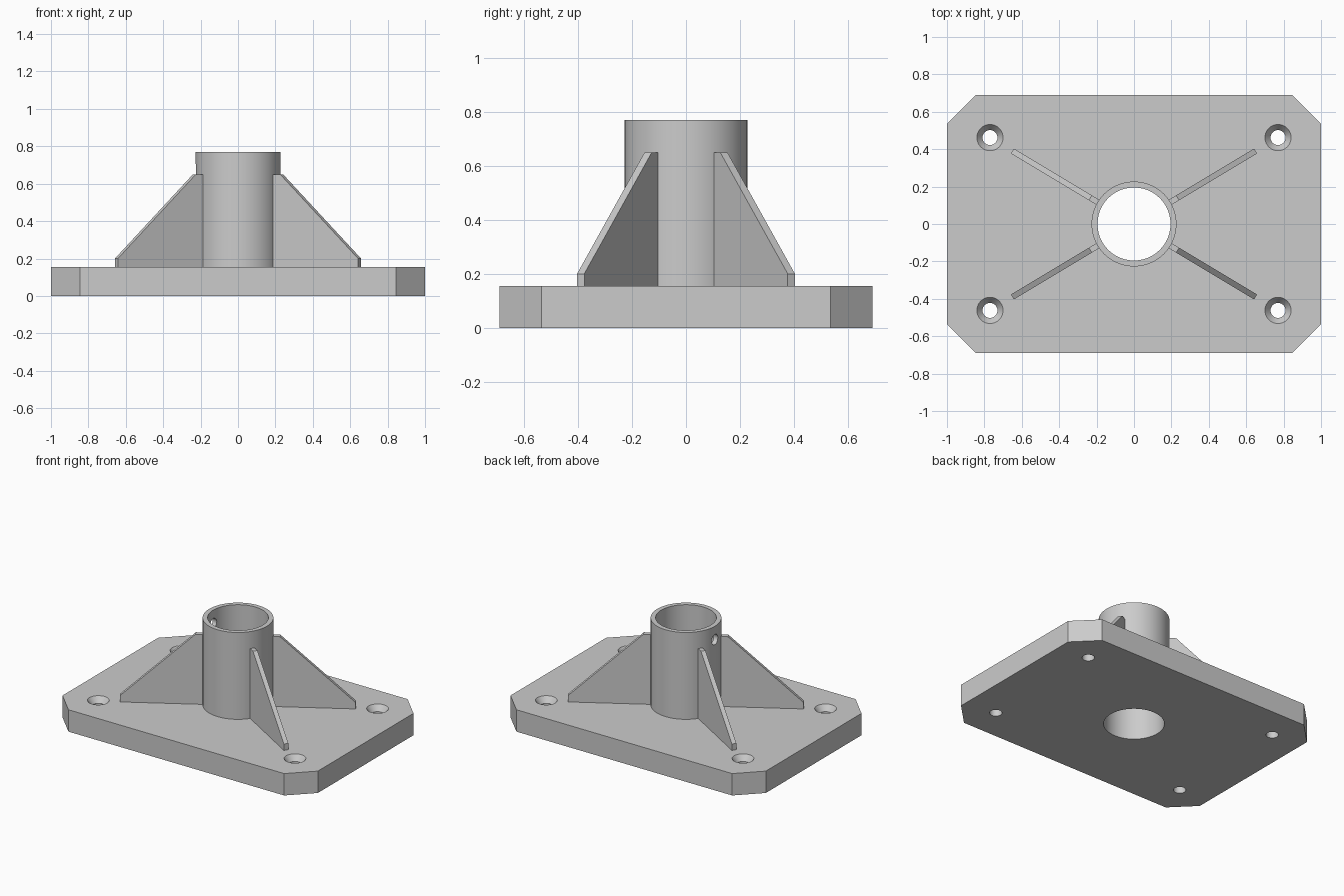
import bpy, math
from mathutils import Matrix, Vector

if "Cube" in bpy.data.objects:
    bpy.data.objects.remove(bpy.data.objects["Cube"])

PLATE_TOP, TUBE_TOP = 0.155, 0.77
R_OUT, R_IN = 0.227, 0.195
HOLE_X, HOLE_Y = 0.77, 0.462


def make(name, verts, faces):
    mesh = bpy.data.meshes.new(name)
    mesh.from_pydata(verts, [], faces)
    obj = bpy.data.objects.new(name, mesh)
    bpy.context.collection.objects.link(obj)
    return obj


def prism(name, bottom, top):
    """Closed solid between two matching outlines."""
    n = len(bottom)
    faces = [tuple(reversed(range(n))), tuple(range(n, 2 * n))]
    faces += [(i, (i + 1) % n, n + (i + 1) % n, n + i) for i in range(n)]
    return make(name, list(bottom) + list(top), faces)


def lathe(name, profile, n, x=0, y=0, closed=False):
    """Spin (radius, z) points about z; open profiles get end caps."""
    k = len(profile)
    verts, faces = [], []
    for i in range(n):
        a = 2 * math.pi * i / n
        verts += [(x + r * math.cos(a), y + r * math.sin(a), z) for r, z in profile]
    for i in range(n):
        p, q = i * k, (i + 1) % n * k
        for j in range(k if closed else k - 1):
            m = (j + 1) % k
            faces.append((p + j, q + j, q + m, p + m))
    if not closed:
        faces.append(tuple(i * k for i in reversed(range(n))))
        faces.append(tuple(i * k + k - 1 for i in range(n)))
    return make(name, verts, faces)


def cut(obj, cutter):
    cutter.hide_render = True
    mod = obj.modifiers.new("cut", 'BOOLEAN')
    mod.operation, mod.solver, mod.object = 'DIFFERENCE', 'EXACT', cutter
    bpy.context.view_layer.objects.active = obj
    bpy.ops.object.modifier_apply(modifier=mod.name)
    bpy.data.objects.remove(cutter)


def smooth(obj):
    bpy.ops.object.select_all(action='DESELECT')
    obj.select_set(True)
    bpy.context.view_layer.objects.active = obj
    bpy.ops.object.shade_smooth_by_angle(angle=math.radians(30))


# Base plate with chamfered corners
w, d, c = 1.0, 0.69, 0.155
outline = [(w, -d + c), (w, d - c), (w - c, d), (-w + c, d),
           (-w, d - c), (-w, -d + c), (-w + c, -d), (w - c, -d)]
plate = prism("base_plate", [(x, y, 0) for x, y in outline],
              [(x, y, PLATE_TOP) for x, y in outline])

# Central bore and four countersunk bolt holes
cut(plate, lathe("bore_cutter", [(R_IN, -0.1), (R_IN, 0.3)], 96))
screw = [(0.04, -0.1), (0.04, PLATE_TOP - 0.04), (0.07, PLATE_TOP), (0.07, 0.3)]
for sx in (-1, 1):
    for sy in (-1, 1):
        cut(plate, lathe("bolt_cutter", screw, 48, sx * HOLE_X, sy * HOLE_Y))
smooth(plate)

# Socket tube with a set-screw hole on the left side
tube = lathe("socket_tube", [(R_IN, PLATE_TOP), (R_OUT, PLATE_TOP),
                             (R_OUT, TUBE_TOP), (R_IN, TUBE_TOP)], 96, closed=True)
pin = lathe("set_screw_cutter", [(0.036, 0.1), (0.036, 0.4)], 32)
pin.data.transform(Matrix.Translation((0, 0, 0.675)) @ Matrix.Rotation(-math.pi / 2, 4, 'Y'))
cut(tube, pin)
smooth(tube)

# Four gusset ribs aimed at the bolt holes
angle, half = math.atan2(HOLE_Y, HOLE_X), 0.0155
side = [(0.212, PLATE_TOP), (0.758, PLATE_TOP), (0.758, 0.2), (0.272, 0.65), (0.212, 0.65)]
ribs = {"back_right": angle, "back_left": math.pi - angle,
        "front_left": math.pi + angle, "front_right": -angle}
for where, a in ribs.items():
    turn = Matrix.Rotation(a, 3, 'Z')
    prism("rib_" + where, [turn @ Vector((r, half, z)) for r, z in side],
          [turn @ Vector((r, -half, z)) for r, z in side])
